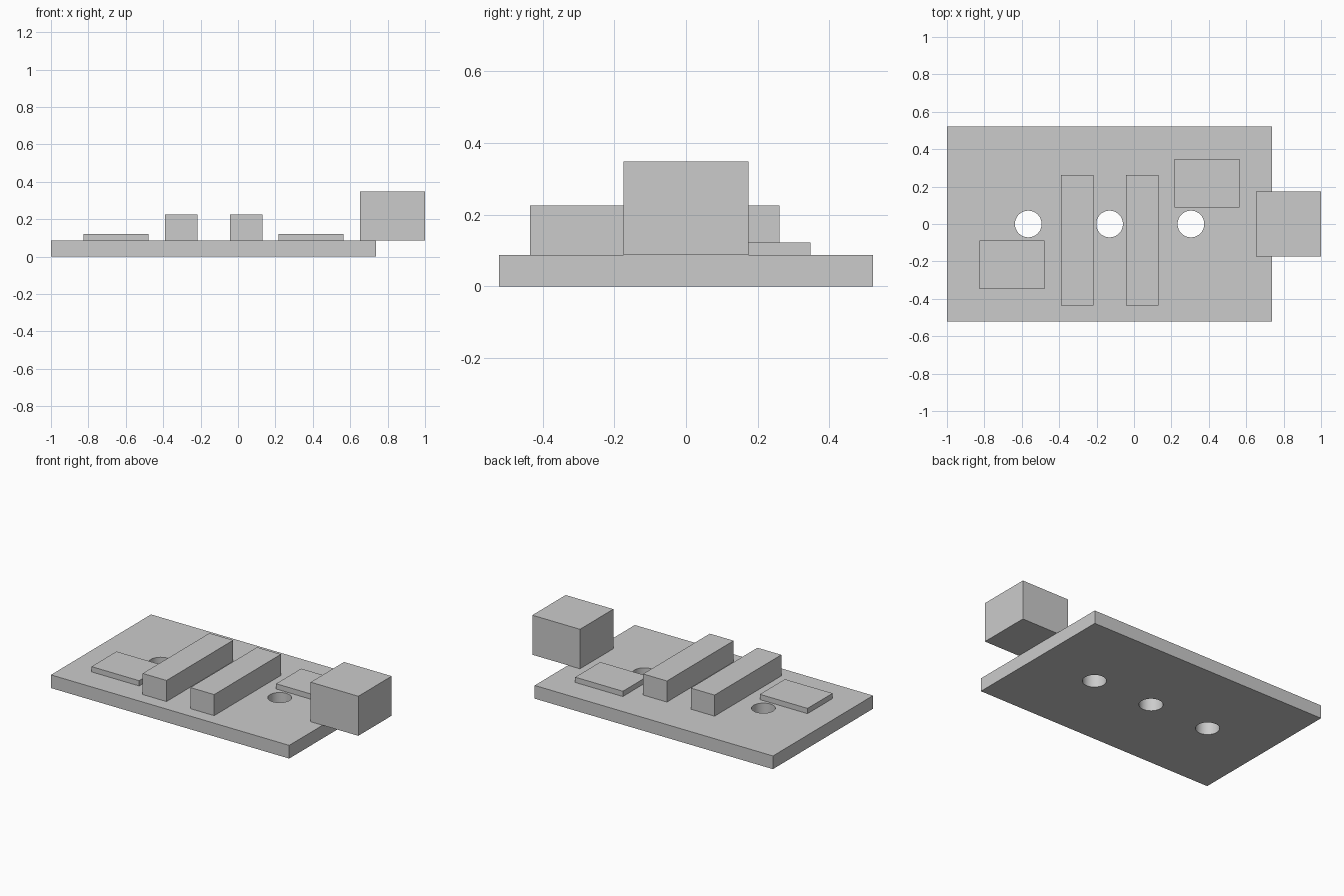
import bpy
import bmesh
import math

UNIT = 2 / 23  # overall length is 23 layout units

if "Cube" in bpy.data.objects:
    bpy.data.objects.remove(bpy.data.objects["Cube"], do_unlink=True)

grey = bpy.data.materials.new("plain_grey")
grey.use_nodes = True
grey.diffuse_color = (0.6, 0.6, 0.6, 1)
grey.node_tree.nodes["Principled BSDF"].inputs["Base Color"].default_value = grey.diffuse_color


def make_object(name, bm):
    mesh = bpy.data.meshes.new(name)
    bm.to_mesh(mesh)
    bm.free()
    mesh.materials.append(grey)
    obj = bpy.data.objects.new(name, mesh)
    bpy.context.collection.objects.link(obj)
    return obj


def box(name, x, y, z, width, depth, height):
    """Box centred on x, y with its underside at z, in layout units."""
    bm = bmesh.new()
    bmesh.ops.create_cube(bm, size=1)
    for v in bm.verts:
        v.co = ((x + v.co.x * width) * UNIT,
                (y + v.co.y * depth) * UNIT,
                (z + (v.co.z + 0.5) * height) * UNIT)
    return make_object(name, bm)


def cylinder(name, x, radius, height):
    bm = bmesh.new()
    bmesh.ops.create_cone(bm, cap_ends=True, segments=64, radius1=radius * UNIT,
                          radius2=radius * UNIT, depth=height * UNIT)
    obj = make_object(name, bm)
    obj.location.x = x * UNIT
    return obj


# Base plate with a row of three through holes
plate = box("base_plate", -1.5, 0, 0, 20, 12, 1)
for i, x in enumerate((-6.5, -1.5, 3.5)):
    cutter = cylinder(f"hole_cutter_{i + 1}", x, 0.82, 6)
    cutter.hide_render = True
    cutter.hide_set(True)
    cut = plate.modifiers.new(f"hole_{i + 1}", 'BOOLEAN')
    cut.operation = 'DIFFERENCE'
    cut.solver = 'EXACT'
    cut.object = cutter

# Apply the cuts, then smooth the hole walls
bpy.context.view_layer.objects.active = plate
plate.select_set(True)
for name in [m.name for m in plate.modifiers]:
    bpy.ops.object.modifier_apply(modifier=name)
for name in [o.name for o in bpy.data.objects if o.name.startswith("hole_cutter")]:
    bpy.data.objects.remove(bpy.data.objects[name], do_unlink=True)
bpy.ops.object.shade_smooth_by_angle(angle=math.radians(30))

# Two long upright bars
for side, x in (("right", -3.5), ("left", 0.5)):
    box(f"{side}_bar", x, -1, 1, 2, 8, 1.6)

# Thin pads in opposite corners
box("front_pad", -7.5, -2.5, 1, 4, 3, 0.4)
box("back_pad", 4.5, 2.5, 1, 4, 3, 0.4)

# Block overhanging the plate's end
box("end_block", 9.5, 0, 1, 4, 4, 3)
